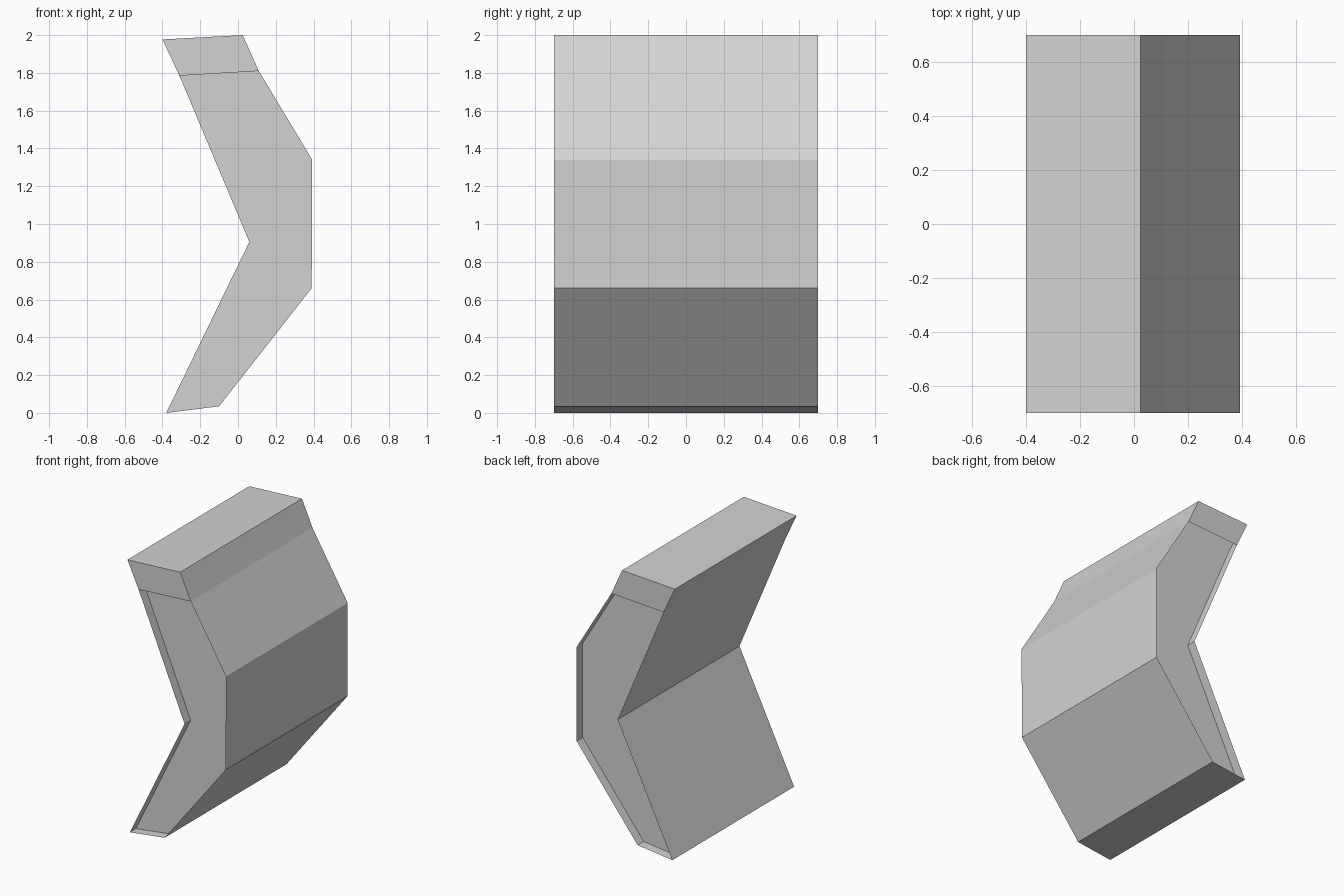
import bpy
import bmesh

cube = bpy.data.objects.get("Cube")
if cube:
    bpy.data.objects.remove(cube, do_unlink=True)

HALF_LENGTH = 0.70
RECESS = 0.07

# Bent cross-section (x, z), split into the head and the body below it
head = [(-0.31, 1.785), (0.11, 1.81), (0.025, 2.0), (-0.40, 1.977)]
body = [(0.11, 1.81), (0.393, 1.34), (0.39, 0.66), (-0.10, 0.035),
        (-0.38, 0.0), (0.06, 0.905), (-0.31, 1.785)]
outline = body + [head[3], head[2]]

grey = bpy.data.materials.new("light grey")
grey.use_nodes = True
grey.diffuse_color = (0.65, 0.65, 0.65, 1)
grey.node_tree.nodes["Principled BSDF"].inputs["Base Color"].default_value = grey.diffuse_color


def finish(name, bm):
    mesh = bpy.data.meshes.new(name)
    bm.to_mesh(mesh)
    bm.free()
    mesh.materials.append(grey)
    obj = bpy.data.objects.new(name, mesh)
    bpy.context.collection.objects.link(obj)
    return obj


def ring(bm, points, y):
    return [bm.verts.new((x, y, z)) for x, z in points]


def end_plate(name, points, y):
    """Flat plate across the section, facing away from the middle."""
    bm = bmesh.new()
    face = bm.faces.new(ring(bm, points, y))
    face.normal_update()
    if face.normal.y * y < 0:
        face.normal_flip()
    finish(name, bm)


# Thin outer sleeve, open at both ends
bm = bmesh.new()
front = ring(bm, outline, -HALF_LENGTH)
back = ring(bm, outline, HALF_LENGTH)
for i in range(len(outline)):
    j = (i + 1) % len(outline)
    face = bm.faces.new((front[i], front[j], back[j], back[i]))
bm.normal_update()
# The top face must point up; all walls share one winding
if max(bm.faces, key=lambda f: f.calc_center_median().z).normal.z < 0:
    bmesh.ops.reverse_faces(bm, faces=bm.faces[:])
finish("outer_sleeve", bm)

# Flush head plates and recessed body panels at each end
for side, sign in (("front", -1), ("back", 1)):
    end_plate(side + "_head_plate", head, sign * HALF_LENGTH)
    end_plate(side + "_recessed_panel", outline, sign * (HALF_LENGTH - RECESS))
